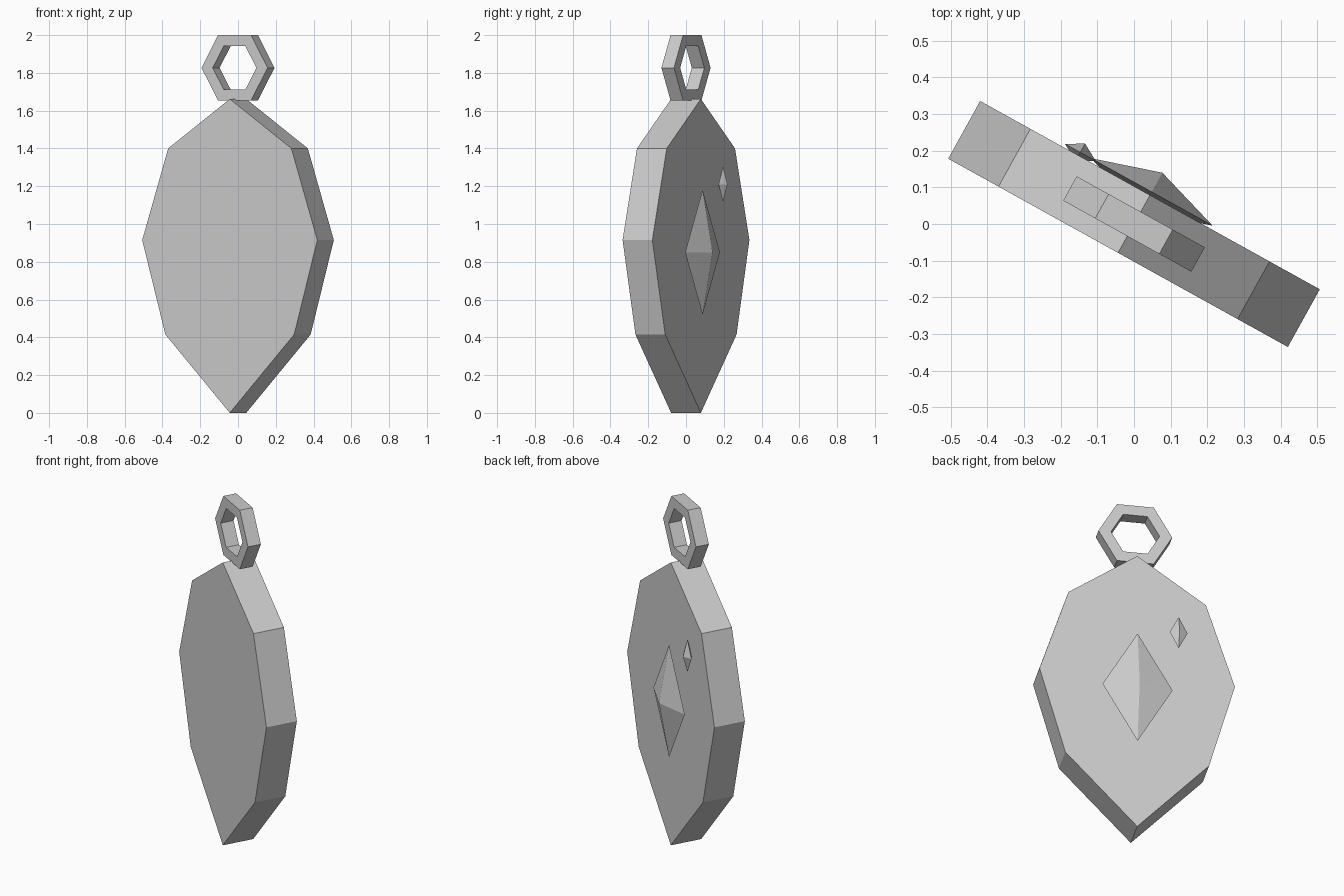
import bpy, bmesh, math
from mathutils import Matrix

if "Cube" in bpy.data.objects:
    bpy.data.objects.remove(bpy.data.objects["Cube"], do_unlink=True)

TURN = Matrix.Rotation(math.radians(-29), 4, "Z")

stone = bpy.data.materials.new("pale_grey")
stone.use_nodes = True
colour = (0.6, 0.6, 0.6, 1)
stone.diffuse_color = colour
stone.node_tree.nodes["Principled BSDF"].inputs["Base Color"].default_value = colour


def finish(name, bm):
    """Turn the part to the pendant's angle and add it to the scene."""
    bmesh.ops.recalc_face_normals(bm, faces=bm.faces)
    bm.transform(TURN)
    mesh = bpy.data.meshes.new(name)
    bm.to_mesh(mesh)
    bm.free()
    mesh.materials.append(stone)
    bpy.context.collection.objects.link(bpy.data.objects.new(name, mesh))


def slab(name, outline, depth):
    """Extrude an x-z outline evenly about y = 0."""
    bm = bmesh.new()
    face = bm.faces.new([bm.verts.new((x, -depth / 2, z)) for x, z in outline])
    grown = bmesh.ops.extrude_face_region(bm, geom=[face], use_keep_orig=True)
    verts = [g for g in grown["geom"] if isinstance(g, bmesh.types.BMVert)]
    bmesh.ops.translate(bm, verts=verts, vec=(0, depth, 0))
    finish(name, bm)


def ring(name, z, outer, inner, depth, sides):
    """Flat-sided ring standing upright."""
    bm = bmesh.new()
    loops = []
    for r, y in ((outer, -1), (outer, 1), (inner, 1), (inner, -1)):
        angles = [math.tau * i / sides for i in range(sides)]
        loops.append([bm.verts.new((r * math.cos(a), y * depth / 2,
                                    z + r * math.sin(a))) for a in angles])
    for k in range(4):
        a, b = loops[k], loops[(k + 1) % 4]
        for i in range(sides):
            j = (i + 1) % sides
            bm.faces.new((a[i], a[j], b[j], b[i]))
    finish(name, bm)


def gem(name, centre, half):
    """Stretched eight-faced diamond."""
    bm = bmesh.new()
    bmesh.ops.create_cone(bm, segments=4, radius1=1, radius2=0, depth=1,
                          cap_ends=False,
                          matrix=Matrix.Translation((0, 0, 0.5)))
    bmesh.ops.mirror(bm, geom=bm.verts[:] + bm.edges[:] + bm.faces[:],
                     axis="Z", merge_dist=0.001)
    bmesh.ops.remove_doubles(bm, verts=bm.verts, dist=0.001)
    bmesh.ops.scale(bm, verts=bm.verts, vec=half)
    bmesh.ops.translate(bm, verts=bm.verts, vec=centre)
    finish(name, bm)


# Pointed body, mirrored from its right-hand profile
side = [(0.39, 0.415), (0.53, 0.915), (0.373, 1.4)]
outline = [(0, 0)] + side + [(0, 1.662)] + [(-x, z) for x, z in reversed(side)]
slab("pendant_body", outline, 0.18)

# Hanging loop
ring("hanging_loop", 1.827, 0.2, 0.132, 0.076, 6)

# Raised diamonds on the back
gem("large_diamond", (0, 0.1, 0.85), (0.19, 0.06, 0.33))
gem("small_diamond", (-0.223, 0.1, 1.21), (0.048, 0.027, 0.095))
